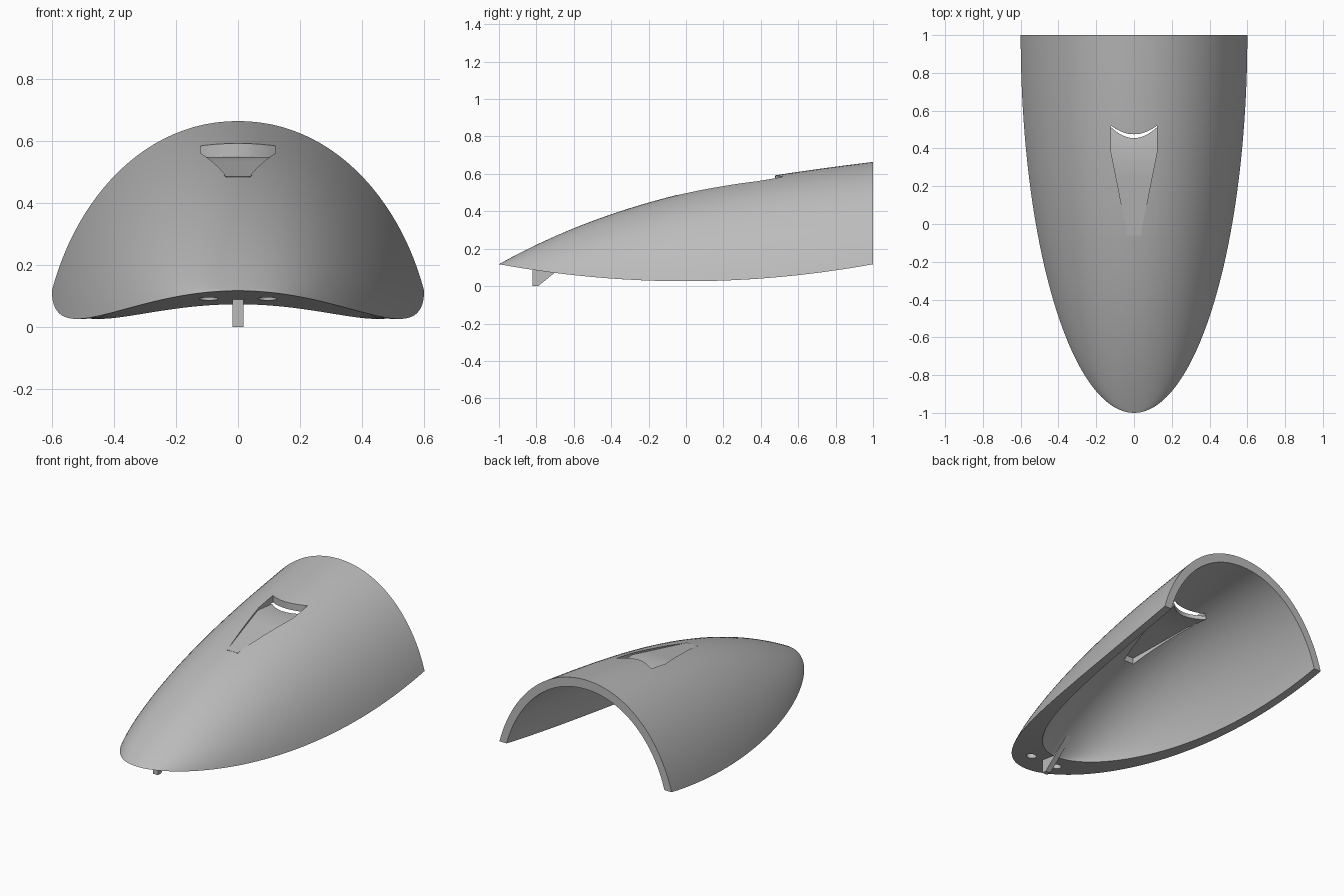
import bpy, bmesh, math
from mathutils import Vector

cube = bpy.data.objects.get("Cube")
if cube:
    bpy.data.objects.remove(cube, do_unlink=True)

grey = bpy.data.materials.new("plain grey")
grey.use_nodes = True
grey.diffuse_color = (0.5, 0.5, 0.5, 1)
grey.node_tree.nodes["Principled BSDF"].inputs["Base Color"].default_value = (0.5, 0.5, 0.5, 1)

ROWS, HALF = 48, 24
# Intake outline: narrow front, shoulder where the sides turn straight
FRONT, SHOULDER, NARROW, WIDE = -0.05, 0.38, 0.036, 0.121


def make_object(name, bm):
    bmesh.ops.recalc_face_normals(bm, faces=bm.faces[:])
    if bm.calc_volume(signed=True) < 0:
        bmesh.ops.reverse_faces(bm, faces=bm.faces[:])
    mesh = bpy.data.meshes.new(name)
    bm.to_mesh(mesh)
    bm.free()
    mesh.materials.append(grey)
    obj = bpy.data.objects.new(name, mesh)
    bpy.context.collection.objects.link(obj)
    bpy.ops.object.select_all(action='DESELECT')
    obj.select_set(True)
    bpy.context.view_layer.objects.active = obj
    bpy.ops.object.shade_smooth_by_angle(angle=math.radians(30))


def add_face(bm, verts):
    return bm.faces.new(list(dict.fromkeys(verts)))


def bottom_edge(y):
    return 0.026 + 0.091 * y * y


def arch(t):
    # half arch from the bottom edge (t=0) to the ridge (t=1)
    s = 1 - t
    x = s**3 + 3 * s * s * t * 0.867 + 3 * s * t * t * 0.5
    z = 3 * s * s * t * 0.55 + 3 * s * t * t + t**3
    return x, z


def skin(bm, length, width, rise):
    # nose-to-tail rows of arches; the first row is a single nose point
    rows, faces = [], []
    nose = bottom_edge(1 - length)
    for i in range(ROWS + 1):
        angle = math.pi / 2 * i / ROWS
        y, w = 1 - length * math.cos(angle), width * math.sin(angle)
        u = 1 - math.cos(angle)
        base = bottom_edge(y)
        ridge = nose + u * (rise[0] + u * (rise[1] + u * rise[2]))
        if i == 0:
            rows.append([bm.verts.new((0, y, base))] * (2 * HALF + 1))
            continue
        row = []
        for j in range(-HALF, HALF + 1):
            x, z = arch(1 - abs(j) / HALF)
            row.append(bm.verts.new((math.copysign(x * w, j), y, base + z * (ridge - base))))
        rows.append(row)
    for a, b in zip(rows, rows[1:]):
        for j in range(2 * HALF):
            faces.append(add_face(bm, (a[j], a[j + 1], b[j + 1], b[j])))
    return rows, faces


def slice_region(bm, faces, planes):
    # cut faces along each plane and keep those behind all of them
    for point, normal in planes:
        co, no = Vector(point), Vector(normal).normalized()
        edges = {e for f in faces for e in f.edges}
        verts = {v for f in faces for v in f.verts}
        cut = bmesh.ops.bisect_plane(bm, geom=list(verts) + list(edges) + list(faces),
                                     dist=1e-6, plane_co=co, plane_no=no)
        faces = [f for f in cut["geom"] if isinstance(f, bmesh.types.BMFace)
                 and (f.calc_center_median() - co).dot(no) < 0]
    return faces


def open_edges(bm):
    return [e for e in bm.edges if e.is_boundary]


def bow(bm, amount):
    # bend the mesh so that the curved lip can be sliced straight
    for v in bm.verts:
        v.co.y += amount * min(abs(v.co.x) / WIDE, 1) ** 2


# Shell: outer and inner skins joined by the bottom rim and the tail rim
bm = bmesh.new()
outer, outer_faces = skin(bm, 2.0, 0.6, (1.118, -0.845, 0.274))
inner, inner_faces = skin(bm, 1.72, 0.55, (1.246, -1.013, 0.300))
rims = {}
for side, j in ((-1, 0), (1, -1)):
    rims[side] = [add_face(bm, (outer[i][j], outer[i + 1][j], inner[i + 1][j], inner[i][j]))
                  for i in range(ROWS)]
for j in range(2 * HALF):
    add_face(bm, (outer[-1][j], outer[-1][j + 1], inner[-1][j + 1], inner[-1][j]))

# Two blind sockets in the nose rim
for side, rim in rims.items():
    planes = []
    for k in range(16):
        a = math.tau * k / 16
        direction = Vector((math.cos(a), math.sin(a), 0))
        planes.append((Vector((side * 0.095, -0.83, 0)) + direction * 0.03, direction))
    bmesh.ops.delete(bm, geom=slice_region(bm, rim, planes), context='FACES')
    walls = bmesh.ops.extrude_edge_only(bm, edges=open_edges(bm))["geom"]
    for v in walls:
        if isinstance(v, bmesh.types.BMVert):
            v.co.z += 0.04
    bmesh.ops.edgeloop_fill(bm, edges=open_edges(bm))

# Intake opening through both skins, with a curved rear lip
opening = []
for faces in (outer_faces, inner_faces):
    near = []
    for f in faces:
        c = f.calc_center_median()
        if abs(c.x) < 0.3 and -0.2 < c.y < 0.75:
            near.append(f)
    planes = [((0, FRONT, 0), (0, -1, 0))]
    for s in (-1, 1):
        planes.append(((s * WIDE, 0, 0), (s, 0, 0)))
        planes.append(((s * WIDE, SHOULDER, 0), (s * (SHOULDER - FRONT), NARROW - WIDE, 0)))
    region = slice_region(bm, near, planes)
    bow(bm, -0.045)
    opening += slice_region(bm, region, [((0, 0.475, 0), (0, 1, 0))])
    bow(bm, 0.045)
bmesh.ops.delete(bm, geom=opening, context='FACES')
bmesh.ops.bridge_loops(bm, edges=open_edges(bm))
make_object("cowl_shell", bm)

# Intake floor: rises to a crest, then dips to a curved rear edge
bm = bmesh.new()
COLUMNS = 12
grid = []
for station in (-0.06, 0.1, 0.25, 0.36, 0.455):
    line = []
    for j in range(COLUMNS + 1):
        f = 2 * j / COLUMNS - 1
        y = station + (0.06 * f * f if station > 0.4 else 0)
        k = min(max((y - FRONT) / (SHOULDER - FRONT), 0), 1)
        x = f * (NARROW + (WIDE - NARROW) * k + 0.003)
        z = 0.548 + (0.15 if y < 0.36 else -0.1) * (y - 0.36)
        line.append((bm.verts.new((x, y, z)), bm.verts.new((x, y, z - 0.025))))
    grid.append(line)
for a, b in zip(grid, grid[1:]):
    for j in range(COLUMNS):
        for layer in (0, 1):
            add_face(bm, (a[j][layer], a[j + 1][layer], b[j + 1][layer], b[j][layer]))
    for j in (0, -1):
        add_face(bm, (a[j][0], b[j][0], b[j][1], a[j][1]))
for line in (grid[0], grid[-1]):
    for p, q in zip(line, line[1:]):
        add_face(bm, (p[0], q[0], q[1], p[1]))
make_object("intake_ramp", bm)

# Slanted locating tab under the nose
bm = bmesh.new()
profile = [(-0.82, 0), (-0.79, 0), (-0.47, 0.26), (-0.5, 0.29), (-0.82, 0.14)]
tab_face = bm.faces.new([bm.verts.new((-0.017, y, z)) for y, z in profile])
copy = bmesh.ops.extrude_face_region(bm, geom=[tab_face], use_keep_orig=True)["geom"]
bmesh.ops.translate(bm, verts=[g for g in copy if isinstance(g, bmesh.types.BMVert)], vec=(0.034, 0, 0))
make_object("locating_tab", bm)
